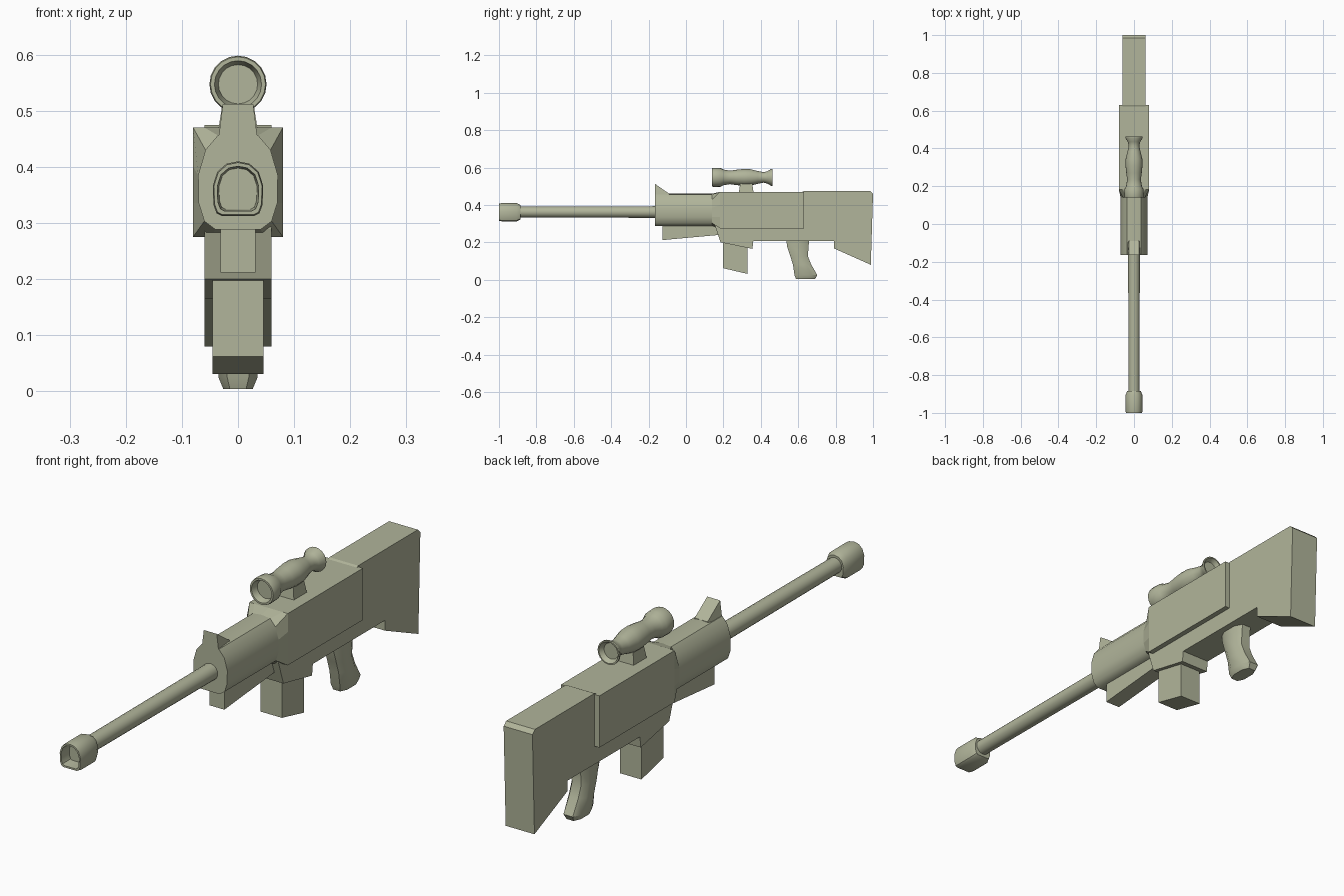
import bpy, bmesh, math

cube = bpy.data.objects.get("Cube")
if cube:
    bpy.data.objects.remove(cube, do_unlink=True)

SAGE = (0.44, 0.46, 0.325, 1)
mat = bpy.data.materials.new("sage_green")
mat.use_nodes = True
mat.diffuse_color = SAGE
mat.node_tree.nodes["Principled BSDF"].inputs["Base Color"].default_value = SAGE


def loft(name, rings, smooth=None):
    """Skin a list of equal-sized point rings and cap both ends."""
    bm = bmesh.new()
    rows = [[bm.verts.new(p) for p in ring] for ring in rings]
    n = len(rows[0])
    for a, b in zip(rows, rows[1:]):
        for i in range(n):
            j = (i + 1) % n
            bm.faces.new((a[i], a[j], b[j], b[i]))
    bm.faces.new(rows[0])
    bm.faces.new(rows[-1])
    bmesh.ops.recalc_face_normals(bm, faces=bm.faces)
    mesh = bpy.data.meshes.new(name)
    bm.to_mesh(mesh)
    bm.free()
    mesh.materials.append(mat)
    obj = bpy.data.objects.new(name, mesh)
    bpy.context.collection.objects.link(obj)
    if smooth:
        bpy.ops.object.select_all(action='DESELECT')
        obj.select_set(True)
        bpy.context.view_layer.objects.active = obj
        bpy.ops.object.shade_smooth_by_angle(angle=math.radians(smooth))
    return obj


def slab(name, profile, half):
    """Extrude a side profile of (y, z) points across x."""
    return loft(name, [[(x, y, z) for y, z in profile] for x in (-half, half)])


def mirrored(half, y):
    """Close a right-half (x, z) section that starts on the centre line."""
    return [(x, y, z) for x, z in half] + [(-x, y, z) for x, z in half[:0:-1]]


def lathe(name, steps, z, sides):
    """Round body along y from (y, radius) steps."""
    turn = [2 * math.pi * i / sides for i in range(sides)]
    return loft(name, [[(r * math.cos(t), y, z + r * math.sin(t)) for t in turn]
                       for y, r in steps], 40)


# Barrel and hollow muzzle with a rounded top and flat base
lathe("barrel", [(-0.95, 0.029), (-0.14, 0.031)], 0.362, 20)
ARCH = [(0, 1), (0.45, 0.92), (0.82, 0.62), (1, 0.1),
        (0.97, -0.6), (0.85, -0.9), (0.65, -1)]
loft("muzzle", [mirrored([(x * s, 0.361 + z * s * 1.08) for x, z in ARCH], y)
                for y, s in [(-0.885, 0.036), (-0.905, 0.045), (-0.985, 0.045),
                             (-1, 0.043), (-1, 0.037), (-0.955, 0.034)]], 35)

# Forend flaring into the box receiver
GUARD = [(0, 0.46), (0.036, 0.456), (0.058, 0.43), (0.071, 0.385),
         (0.07, 0.335), (0.06, 0.303), (0.04, 0.288)]
BOX = [(0, 0.47), (0.06, 0.47), (0.08, 0.47), (0.08, 0.4),
       (0.08, 0.335), (0.08, 0.275), (0.05, 0.275)]
loft("forend", [mirrored(GUARD, y) for y in (-0.165, 0.15)], 40)
loft("receiver", [mirrored(GUARD, 0.14), mirrored(BOX, 0.182), mirrored(BOX, 0.63)])
slab("under_rail", [(-0.125, 0.3), (-0.125, 0.212), (0.18, 0.24), (0.18, 0.3)], 0.031)

# Wedge front sight
loft("front_sight", [
    [(-0.036, -0.165, 0.44), (0.036, -0.165, 0.44),
     (0.027, -0.165, 0.512), (-0.027, -0.165, 0.512)],
    [(-0.036, -0.09, 0.44), (0.036, -0.09, 0.44),
     (0.027, -0.09, 0.46), (-0.027, -0.09, 0.46)]])

# Stock with magazine well and butt
slab("stock", [(0.155, 0.29), (0.185, 0.2), (0.355, 0.165), (0.36, 0.207),
               (0.79, 0.207), (0.79, 0.168), (0.988, 0.08), (1, 0.46),
               (0.985, 0.474), (0.63, 0.474), (0.6, 0.46), (0.2, 0.46)], 0.06)
slab("magazine", [(0.197, 0.21), (0.197, 0.062), (0.33, 0.031), (0.33, 0.21)], 0.045)

# Swept pistol grip: (z, front y, back y, scale)
OCT = [(1, 0.5), (0.55, 1), (-0.55, 1), (-1, 0.5),
       (-1, -0.5), (-0.55, -1), (0.55, -1), (1, -0.5)]
loft("grip", [[(x * 0.035 * s, (f + b) / 2 + y * (b - f) / 2, z) for x, y in OCT]
              for z, f, b, s in [(0.23, 0.535, 0.662, 1), (0.18, 0.54, 0.655, 1),
                                 (0.125, 0.558, 0.652, 1), (0.08, 0.572, 0.67, 1),
                                 (0.025, 0.58, 0.702, 1), (0.004, 0.588, 0.69, 0.75)]], 35)

# Scope with recessed ends, on a flared mount
lathe("scope", [(0.165, 0.035), (0.14, 0.042), (0.14, 0.049), (0.148, 0.051),
                (0.185, 0.05), (0.2, 0.042), (0.235, 0.036), (0.27, 0.041),
                (0.31, 0.045), (0.345, 0.044), (0.385, 0.034), (0.415, 0.028),
                (0.435, 0.033), (0.455, 0.045), (0.462, 0.045),
                (0.462, 0.04), (0.445, 0.03)], 0.547, 20)
loft("scope_mount", [[(sx * w, 0.322 + sy * d, z)
                      for sx, sy in [(-1, -1), (1, -1), (1, 1), (-1, 1)]]
                     for z, w, d in [(0.46, 0.036, 0.04), (0.53, 0.025, 0.03)]])
